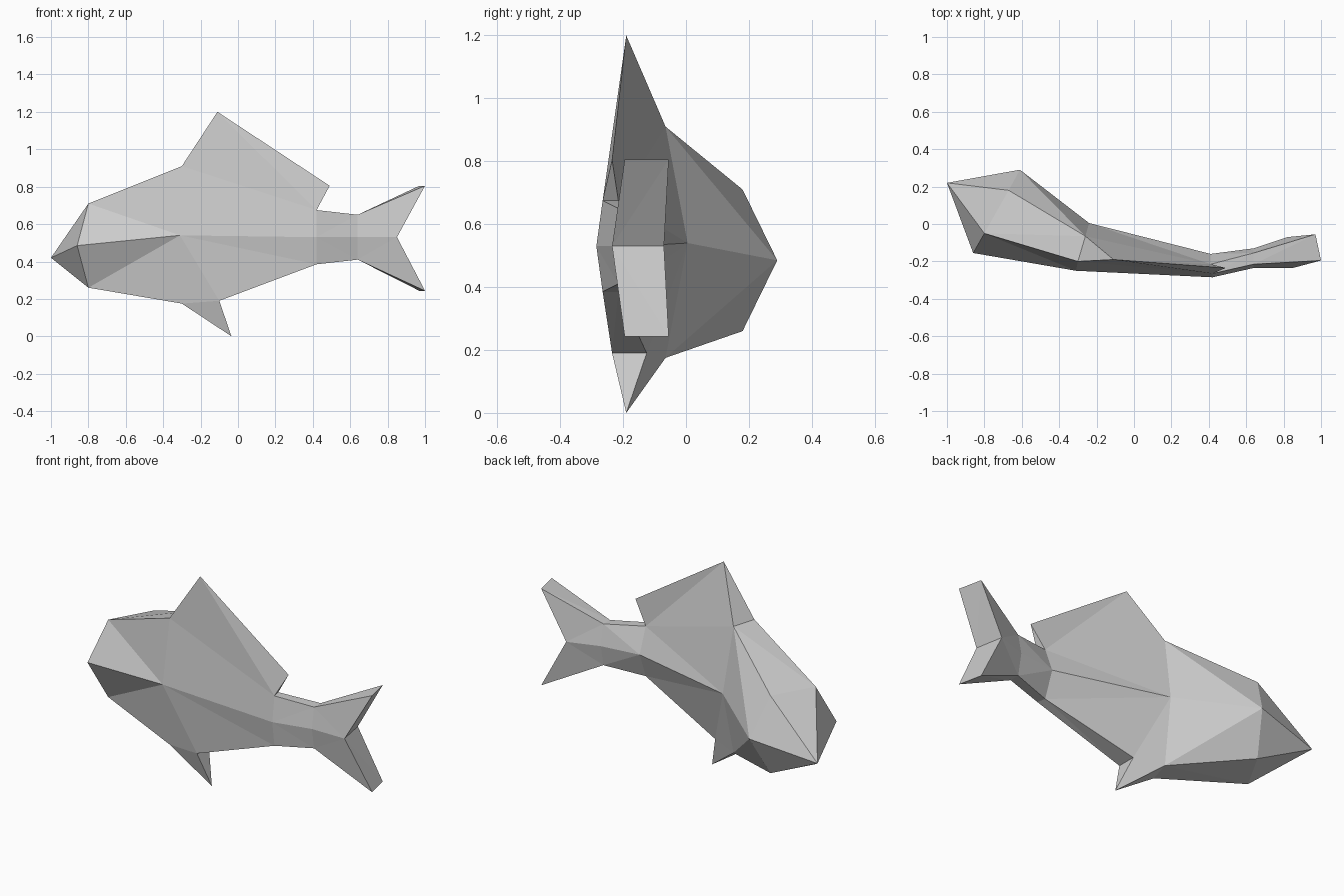
import bpy
import bmesh

cube = bpy.data.objects.get("Cube")
if cube:
    bpy.data.objects.remove(cube, do_unlink=True)

bm = bmesh.new()


def point(x, y, z):
    return bm.verts.new((x, y, z))


def face(*verts):
    bm.faces.new(verts)


def quad(a, b, c, d):
    """Quad folded along its a-c diagonal."""
    face(a, b, c)
    face(a, c, d)


def ring(mid_z, top_z, low_z, front, front_edge, back_edge, back):
    """Six-sided cross-section; each side is given as (x, y)."""
    return {
        "front": {"mid": point(*front, mid_z), "top": point(*front_edge, top_z),
                  "low": point(*front_edge, low_z)},
        "back": {"mid": point(*back, mid_z), "top": point(*back_edge, top_z),
                 "low": point(*back_edge, low_z)},
    }


SIDES = ("front", "back")
EDGES = ("top", "low")

# Cross-sections of the bent body, from head to tail root
head = ring(0.485, 0.71, 0.26, (-0.86, -0.155), (-0.8, -0.05), (-0.67, 0.18), (-0.61, 0.29))
chest = ring(0.54, 0.91, 0.175, (-0.31, -0.25), (-0.3, -0.2), (-0.26, -0.065), (-0.24, 0.005))
rear = ring(0.53, 0.675, 0.385, (0.42, -0.285), (0.42, -0.265), (0.41, -0.215), (0.41, -0.16))
root = ring(0.53, 0.65, 0.41, (0.64, -0.235), (0.64, -0.215), (0.64, -0.155), (0.64, -0.13))

# Snout
nose = point(-1, 0.22, 0.42)
for side in SIDES:
    for edge in EDGES:
        face(nose, head[side]["mid"], head[side][edge])
for edge in EDGES:
    face(nose, head["front"][edge], head["back"][edge])

# Head, folded differently on the inside and outside of the bend
for edge in EDGES:
    a, b = head["front"], chest["front"]
    quad(b["mid"], a["mid"], a[edge], b[edge])
    a, b = head["back"], chest["back"]
    quad(a["mid"], a[edge], b[edge], b["mid"])
    quad(head["front"][edge], head["back"][edge], chest["back"][edge], chest["front"][edge])

# Trunk, dorsal fin and belly fin
peak = point(-0.11, -0.19, 1.2)
trail = point(0.49, -0.235, 0.805)
belly_tip = point(-0.035, -0.19, 0)
belly = {"front": point(-0.1, -0.235, 0.19), "back": point(-0.1, -0.125, 0.19)}
for side in SIDES:
    a, b = chest[side], rear[side]
    quad(a["mid"], a["top"], b["top"], b["mid"])
    quad(peak, trail, b["top"], a["top"])
    face(a["mid"], a["low"], belly[side])
    quad(a["mid"], belly[side], b["low"], b["mid"])
    face(a["low"], belly_tip, belly[side])
face(chest["front"]["top"], chest["back"]["top"], peak)
face(trail, rear["front"]["top"], rear["back"]["top"])
face(chest["front"]["low"], chest["back"]["low"], belly_tip)
face(belly["front"], belly["back"], belly_tip)
quad(belly["front"], belly["back"], rear["back"]["low"], rear["front"]["low"])

# Tail stalk
for edge in EDGES:
    for side in SIDES:
        a, b = rear[side], root[side]
        quad(a["mid"], a[edge], b[edge], b["mid"])
    quad(rear["front"][edge], rear["back"][edge], root["back"][edge], root["front"][edge])

# Forked tail fin
notch = {"front": point(0.85, -0.235, 0.53), "back": point(0.82, -0.07, 0.53)}
for edge, height in (("top", 0.805), ("low", 0.243)):
    tip = {"front": point(1, -0.195, height), "back": point(0.97, -0.055, height)}
    for side in SIDES:
        quad(root[side][edge], tip[side], notch[side], root[side]["mid"])
    quad(root["front"][edge], root["back"][edge], tip["back"], tip["front"])
    quad(notch["front"], notch["back"], tip["back"], tip["front"])

bmesh.ops.recalc_face_normals(bm, faces=bm.faces)
mesh = bpy.data.meshes.new("fish")
bm.to_mesh(mesh)
bm.free()
fish = bpy.data.objects.new("fish", mesh)
bpy.context.collection.objects.link(fish)

# Plain grey material
grey = bpy.data.materials.new("light_grey")
grey.use_nodes = True
colour = (0.6, 0.6, 0.6, 1)
grey.diffuse_color = colour
grey.node_tree.nodes["Principled BSDF"].inputs["Base Color"].default_value = colour
mesh.materials.append(grey)
